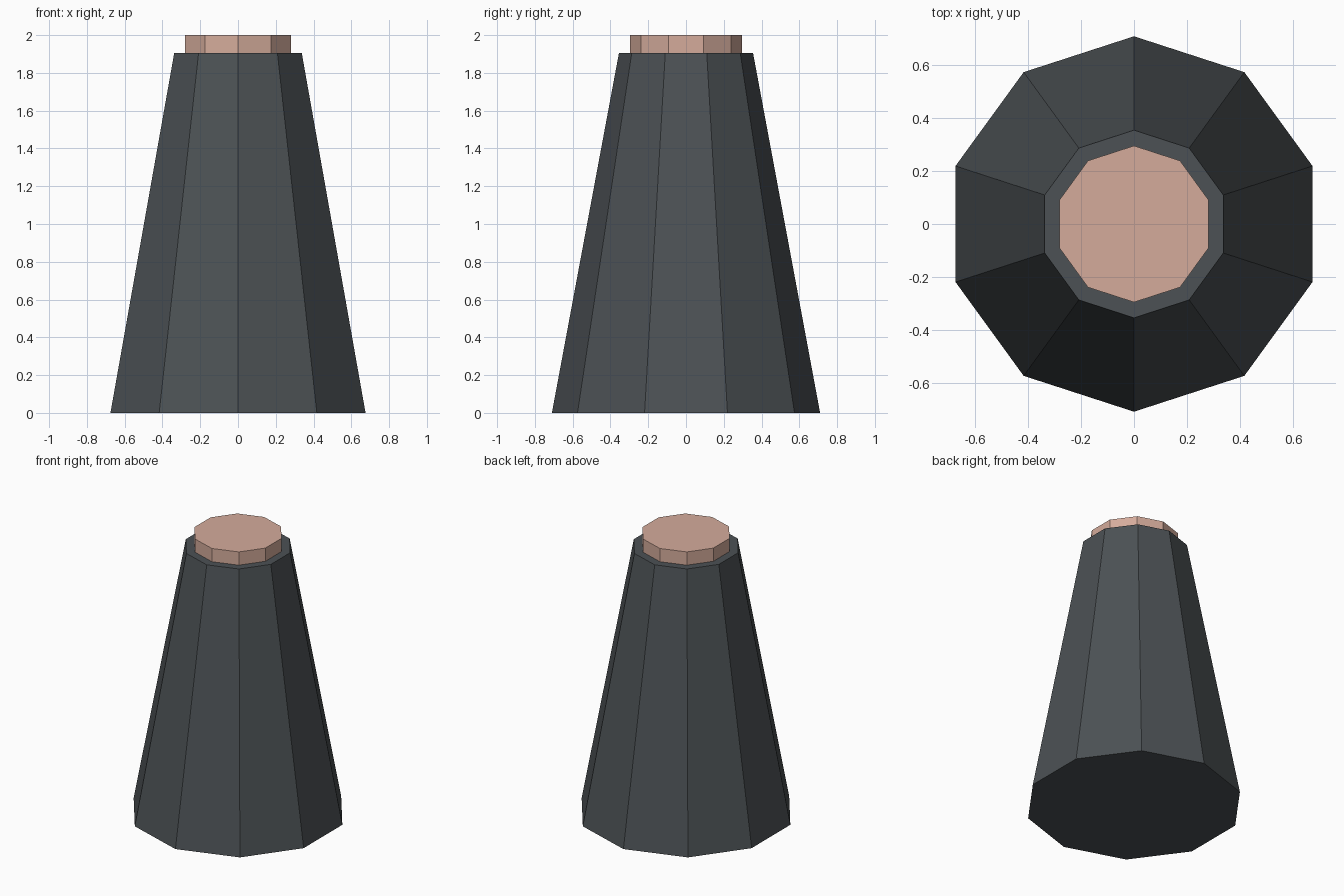
import bpy

if "Cube" in bpy.data.objects:
    bpy.data.objects.remove(bpy.data.objects["Cube"])


def material(name, color):
    mat = bpy.data.materials.new(name)
    mat.diffuse_color = (*color, 1.0)
    mat.use_nodes = True
    mat.node_tree.nodes["Principled BSDF"].inputs["Base Color"].default_value = mat.diffuse_color
    return mat


def frustum(name, r_bottom, r_top, z0, z1, mat):
    # ten flat sides with corners on the front and back axis
    bpy.ops.mesh.primitive_cone_add(
        vertices=10, radius1=r_bottom, radius2=r_top,
        depth=z1 - z0, location=(0, 0, (z0 + z1) / 2))
    obj = bpy.context.object
    obj.name = name
    obj.data.materials.append(mat)
    return obj


slate = material("slate grey", (0.072, 0.082, 0.089))
peach = material("pale peach", (0.66, 0.41, 0.33))

# Tapered body
frustum("tapered_body", 0.71, 0.355, 0.0, 1.905, slate)

# Straight-sided disc on top
frustum("top_disc", 0.296, 0.296, 1.905, 2.0, peach)
